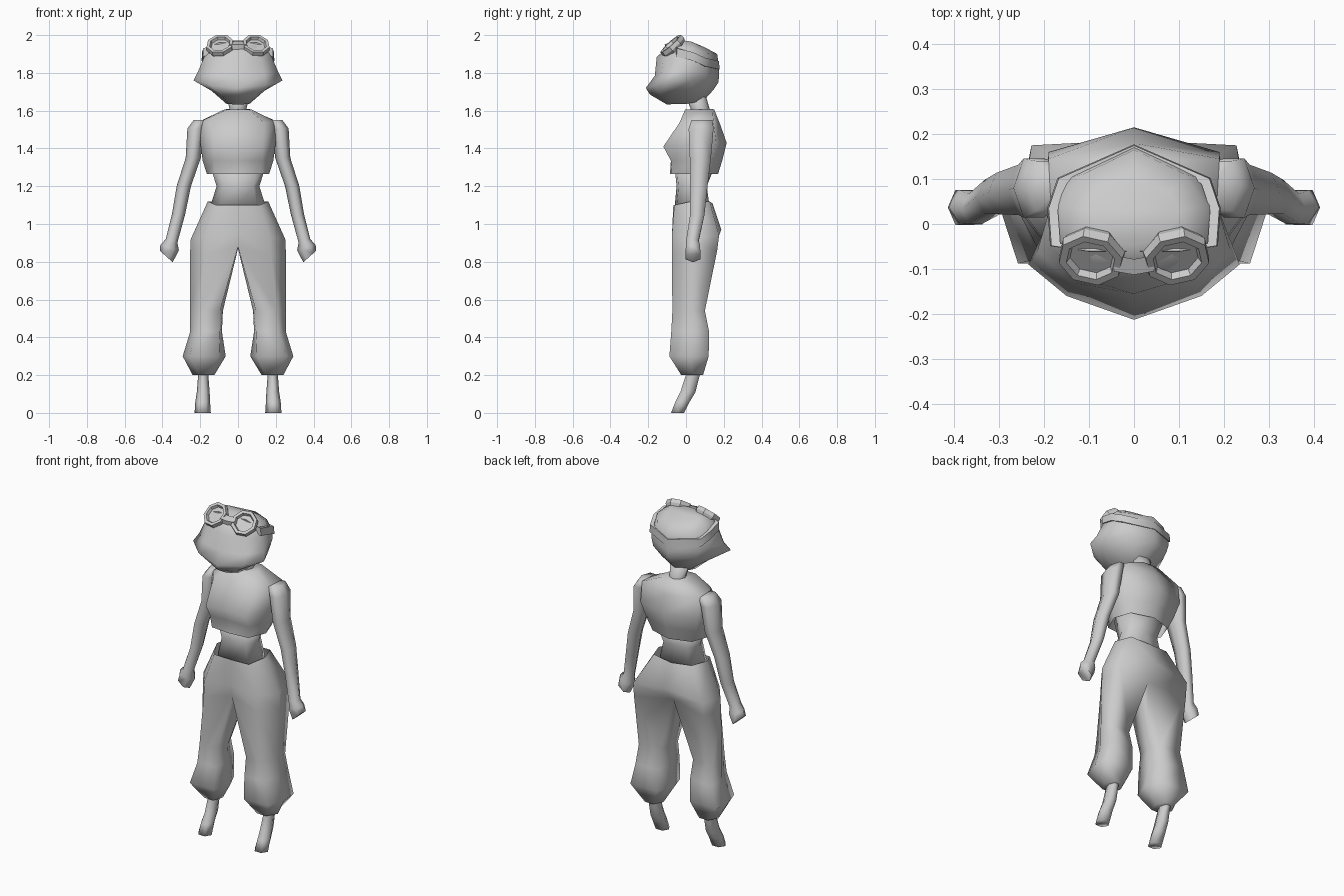
import bpy, bmesh, math
from mathutils import Vector, Matrix

grey = bpy.data.materials.new("plain grey")
grey.diffuse_color = (0.6, 0.6, 0.6, 1)


def loft(name, rings, caps=(True, True), mirror=False, wrap=False, angle=120):
    """Skin a list of closed rings; optionally mirror across x = 0."""
    bm = bmesh.new()
    vs = [[bm.verts.new(p) for p in r] for r in rings]
    n = len(rings[0])
    pairs = list(zip(vs, vs[1:])) + ([(vs[-1], vs[0])] if wrap else [])
    for a, b in pairs:
        for i in range(n):
            j = (i + 1) % n
            quad = (a[i], a[j], b[j], b[i])
            # faces lying on the mirror plane would be hidden inside
            if mirror and all(abs(v.co.x) < 1e-5 for v in quad):
                continue
            bm.faces.new(quad)
    if caps[0]:
        bm.faces.new(vs[0])
    if caps[1]:
        bm.faces.new(vs[-1])
    if mirror:
        bmesh.ops.mirror(bm, geom=bm.verts[:] + bm.edges[:] + bm.faces[:],
                         axis='X', merge_dist=0.0001)
        bmesh.ops.remove_doubles(bm, verts=bm.verts[:], dist=0.0001)
    bmesh.ops.recalc_face_normals(bm, faces=bm.faces[:])
    me = bpy.data.meshes.new(name)
    bm.to_mesh(me)
    bm.free()
    me.materials.append(grey)
    ob = bpy.data.objects.new(name, me)
    bpy.context.collection.objects.link(ob)
    bpy.ops.object.select_all(action='DESELECT')
    ob.select_set(True)
    bpy.context.view_layer.objects.active = ob
    bpy.ops.object.shade_smooth_by_angle(angle=math.radians(angle))
    return ob


def full(half):
    """Half ring from front centre to back centre -> full ring."""
    return half + [(-x, y, z) for x, y, z in half[-2:0:-1]]


def level(z, pts):
    return [(x, y, z) for x, y in pts]


def oval(cx, cy, z, rx, ry, tilt=0.0, n=6):
    """Ring whose widest points reach rx and ry exactly."""
    out = []
    for i in range(n):
        a = 2 * math.pi * i / n
        dx = rx * math.cos(a)
        dy = ry * math.sin(a) / (math.sin(math.pi / 3) if n == 6 else 1)
        out.append((cx + dx, cy + dy, z + tilt * dx))
    return out


# Head: narrow chin, pointed muzzle, flared cheeks, sloping crown
loft("head", [full(h) for h in (
    [(0, -.10, 1.632), (.05, -.07, 1.635), (.06, 0, 1.635), (.055, .05, 1.645), (.03, .08, 1.655), (0, .1, 1.66)],
    [(0, -.19, 1.685), (.09, -.14, 1.685), (.14, -.07, 1.705), (.13, .03, 1.70), (.09, .1, 1.71), (0, .145, 1.71)],
    [(0, -.213, 1.72), (.15, -.16, 1.735), (.235, -.09, 1.76), (.18, .03, 1.76), (.14, .11, 1.76), (0, .172, 1.75)],
    [(0, -.165, 1.785), (.14, -.13, 1.79), (.215, -.06, 1.80), (.187, .035, 1.81), (.155, .105, 1.80), (0, .175, 1.79)],
    [(0, -.155, 1.885), (.12, -.12, 1.88), (.185, -.05, 1.87), (.185, .04, 1.86), (.16, .1, 1.85), (0, .172, 1.85)],
    [(0, -.09, 1.94), (.09, -.08, 1.94), (.155, -.04, 1.94), (.16, .04, 1.93), (.115, .11, 1.905), (0, .165, 1.90)],
    [(0, -.045, 1.972), (.07, -.035, 1.972), (.11, 0, 1.97), (.1, .03, 1.965), (.08, .07, 1.945), (0, .1, 1.935)],
)])

# Goggle strap: thin band hugging the head, rising from the back to the rims
band = full([(0, -.06, 1.915), (.1, -.06, 1.915), (.182, -.048, 1.885), (.188, .035, 1.865),
             (.166, .1, 1.835), (0, .173, 1.818)])


def band_ring(scale, dz):
    return [(x * scale, y * scale, z + dz) for x, y, z in band]


loft("goggle_strap", [band_ring(.96, 0), band_ring(1.025, 0), band_ring(1.01, .045), band_ring(.9, .045)],
     caps=(False, False), wrap=True, angle=50)

# Nose bridge between the goggles
loft("goggle_bridge", [[(x, y, 1.925), (x, y - .005, 1.95), (x, y + .03, 1.965), (x, y + .03, 1.93)]
                       for x, y in ((-.045, -.1), (0, -.108), (.045, -.1))], angle=40)

# Goggles: octagonal rims with recessed lenses, tilted up on the brow
for side, label in ((1, "left"), (-1, "right")):
    rot = Vector((side * .15, -.67, .74)).to_track_quat('Z', 'Y').to_matrix().to_4x4()
    mat = Matrix.Translation((side * .094, -.07, 1.942)) @ rot
    rings = []
    for r, d in ((.06, -.035), (.076, -.004), (.073, .018), (.056, .018), (.05, .002)):
        rings.append([mat @ Vector((r * math.cos((k + .5) * math.pi / 4),
                                    r * math.sin((k + .5) * math.pi / 4), d)) for k in range(8)])
    loft(label + "_goggle", rings, angle=25)

# Neck
loft("neck", [oval(0, .08, 1.55, .07, .06, n=8), oval(0, .075, 1.61, .045, .05, n=8),
              oval(0, .05, 1.68, .06, .055, n=8)])

# Cropped top with a notched neckline and open hem
loft("cropped_top", [full(h) for h in (
    [(0, -.085, 1.265), (.12, -.075, 1.265), (.165, .03, 1.265), (.13, .13, 1.265), (0, .17, 1.265)],
    [(0, -.078, 1.335), (.13, -.08, 1.335), (.187, .03, 1.335), (.165, .14, 1.34), (0, .193, 1.34)],
    [(0, -.113, 1.41), (.13, -.12, 1.41), (.2, .03, 1.43), (.19, .16, 1.43), (0, .215, 1.43)],
    [(0, -.04, 1.515), (.14, -.035, 1.535), (.195, .04, 1.545), (.19, .145, 1.55), (0, .18, 1.53)],
    [(0, -.005, 1.555), (.06, -.005, 1.605), (.075, .07, 1.605), (.06, .14, 1.608), (0, .15, 1.605)],
)], caps=(False, True), angle=80)

# Bare waist
loft("waist", [full(level(z, p)) for z, p in (
    (1.09, [(0, -.06), (.1, -.05), (.148, .03), (.1, .11), (0, .125)]),
    (1.20, [(0, -.05), (.08, -.04), (.113, .03), (.08, .1), (0, .11)]),
    (1.30, [(0, -.06), (.1, -.05), (.145, .03), (.11, .12), (0, .15)]),
)])

# Baggy trousers: one leg, mirrored and joined along the seat seam
loft("trousers", [
    [(0, -.067, 1.10), (.115, -.062, 1.10), (.16, .03, 1.12), (.125, .125, 1.12), (0, .14, 1.11), (0, .03, 1.10)],
    [(0, -.07, .95), (.17, -.075, .93), (.25, .03, .92), (.228, .175, .94), (0, .187, .97), (0, .03, .95)],
    [(0, -.06, .88), (.175, -.075, .84), (.254, .03, .84), (.23, .165, .86), (0, .12, .88), (0, .03, .87)],
    level(.54, [(.095, -.06), (.205, -.072), (.253, .02), (.243, .1), (.11, .09), (.08, .02)]),
    level(.43, [(.095, -.075), (.215, -.078), (.253, .02), (.25, .122), (.11, .12), (.085, .02)]),
    level(.30, [(.1, -.088), (.258, -.088), (.293, .02), (.285, .12), (.11, .12), (.065, .02)]),
    level(.20, [(.145, -.025), (.205, -.025), (.24, .035), (.21, .09), (.15, .09), (.125, .035)]),
], caps=(False, True), mirror=True)

# Lower legs on tiptoe
loft("lower_legs", [
    oval(.185, .04, .26, .026, .038), oval(.184, .036, .20, .027, .037),
    oval(.184, .01, .11, .034, .04), oval(.187, -.018, .06, .039, .038),
    oval(.187, -.045, 0, .043, .034),
], mirror=True)

# Arms with mitten hands
loft("arms", [
    oval(.2, .085, 1.55, .035, .055), oval(.223, .08, 1.505, .045, .066),
    oval(.237, .076, 1.35, .04, .056), oval(.287, .068, 1.20, .038, .046),
    oval(.315, .06, 1.05, .035, .038), oval(.352, .034, .91, .031, .033, .3),
    oval(.362, .037, .875, .049, .038, .3), oval(.38, .037, .828, .034, .039, .9),
], mirror=True, angle=85)
